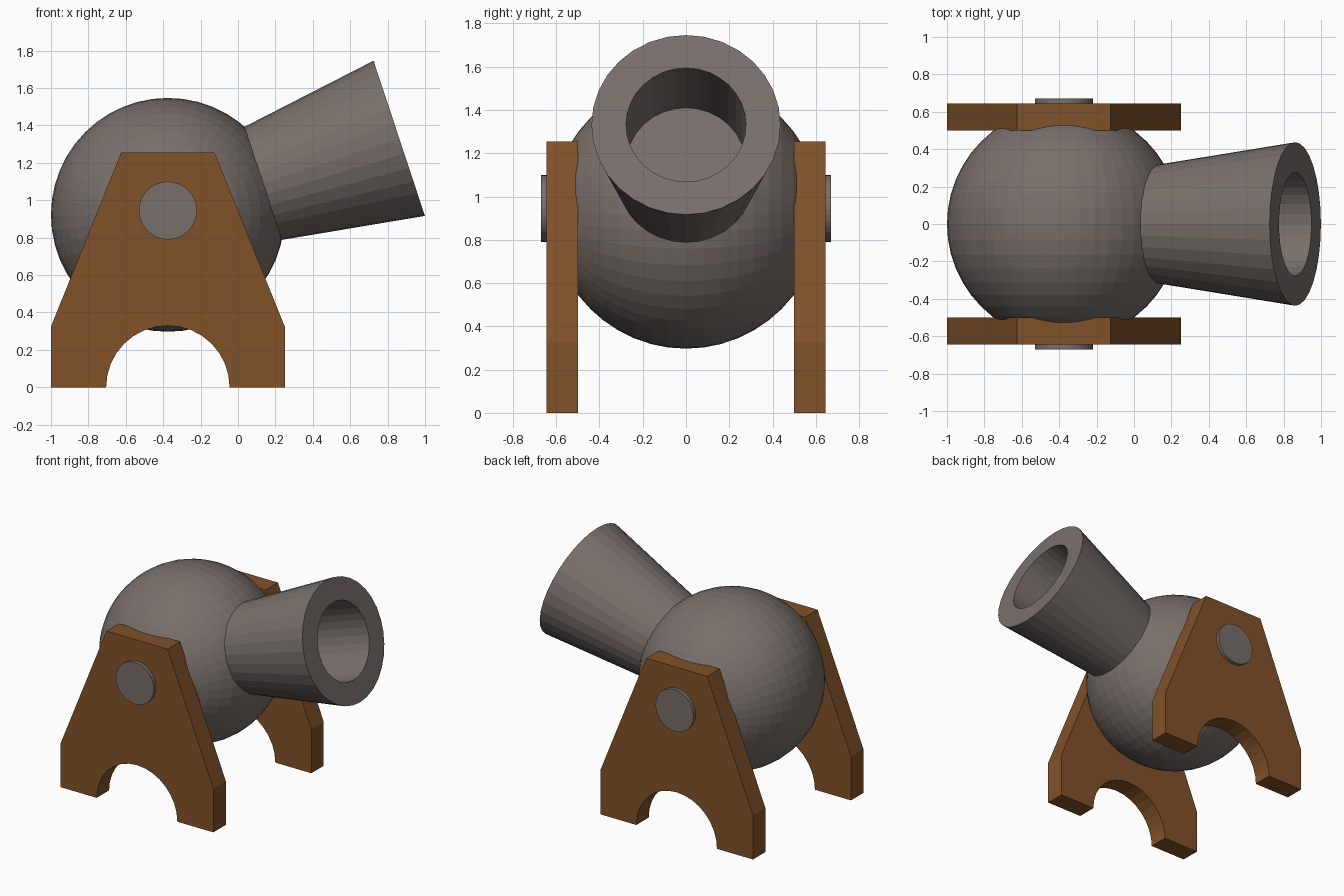
import bpy, bmesh, math
from mathutils import Matrix, Vector

if "Cube" in bpy.data.objects:
    bpy.data.objects.remove(bpy.data.objects["Cube"])

CX, CZ, R = -0.375, 0.922, 0.625      # ball centre and radius
TILT = math.radians(18.3)             # barrel elevation


def material(name, color):
    m = bpy.data.materials.new(name)
    m.diffuse_color = color
    m.use_nodes = True
    m.node_tree.nodes["Principled BSDF"].inputs["Base Color"].default_value = m.diffuse_color
    return m


iron = material("iron", (0.19, 0.16, 0.145, 1))
wood = material("wood", (0.22, 0.083, 0.022, 1))


def finish(name, bm, mat):
    bmesh.ops.recalc_face_normals(bm, faces=bm.faces)
    me = bpy.data.meshes.new(name)
    bm.to_mesh(me)
    bm.free()
    me.materials.append(mat)
    ob = bpy.data.objects.new(name, me)
    bpy.context.collection.objects.link(ob)
    return ob


to_y = Matrix.Rotation(math.pi / 2, 4, 'X')

# round body, poles on the pivot axis
bm = bmesh.new()
bmesh.ops.create_uvsphere(bm, u_segments=48, v_segments=24, radius=R,
                          matrix=Matrix.Translation((CX, 0, CZ)) @ to_y)
finish("ball_body", bm, iron)

# flared barrel with blind bore, as (distance from ball centre, radius) rings
profile = [(0.45, 0.305), (1.303, 0.437), (1.303, 0.277), (0.717, 0.277)]
N = 32
place = Matrix.Translation((CX, 0, CZ)) @ Matrix.Rotation(-TILT, 4, 'Y')
bm = bmesh.new()
rings = []
for d, r in profile:
    rings.append([bm.verts.new(place @ Vector((d, r * math.cos(a), r * math.sin(a))))
                  for a in (2 * math.pi * i / N for i in range(N))])
for a, b in zip(rings, rings[1:]):
    for i in range(N):
        j = (i + 1) % N
        bm.faces.new((a[i], a[j], b[j], b[i]))
bm.faces.new(rings[0])
bm.faces.new(rings[-1])
finish("barrel", bm, iron)

# pivot pin through both cheeks
bm = bmesh.new()
bmesh.ops.create_cone(bm, cap_ends=True, segments=32, radius1=0.155, radius2=0.155,
                      depth=1.34, matrix=Matrix.Translation((CX, 0, 0.945)) @ to_y)
finish("pivot_pin", bm, iron)

# wooden side cheeks with arched foot
outline = [(-1, 0), (-1, 0.325), (-0.625, 1.255), (-0.125, 1.255), (0.25, 0.325), (0.25, 0)]
outline += [(CX + 0.33 * math.cos(math.pi * i / 16), 0.33 * math.sin(math.pi * i / 16))
            for i in range(17)]
for name, y in (("front_cheek", -0.645), ("back_cheek", 0.5)):
    bm = bmesh.new()
    face = bm.faces.new([bm.verts.new((x, y, z)) for x, z in outline])
    ext = bmesh.ops.extrude_face_region(bm, geom=[face], use_keep_orig=True)
    verts = [v for v in ext["geom"] if isinstance(v, bmesh.types.BMVert)]
    bmesh.ops.translate(bm, verts=verts, vec=(0, 0.145, 0))
    finish(name, bm, wood)
